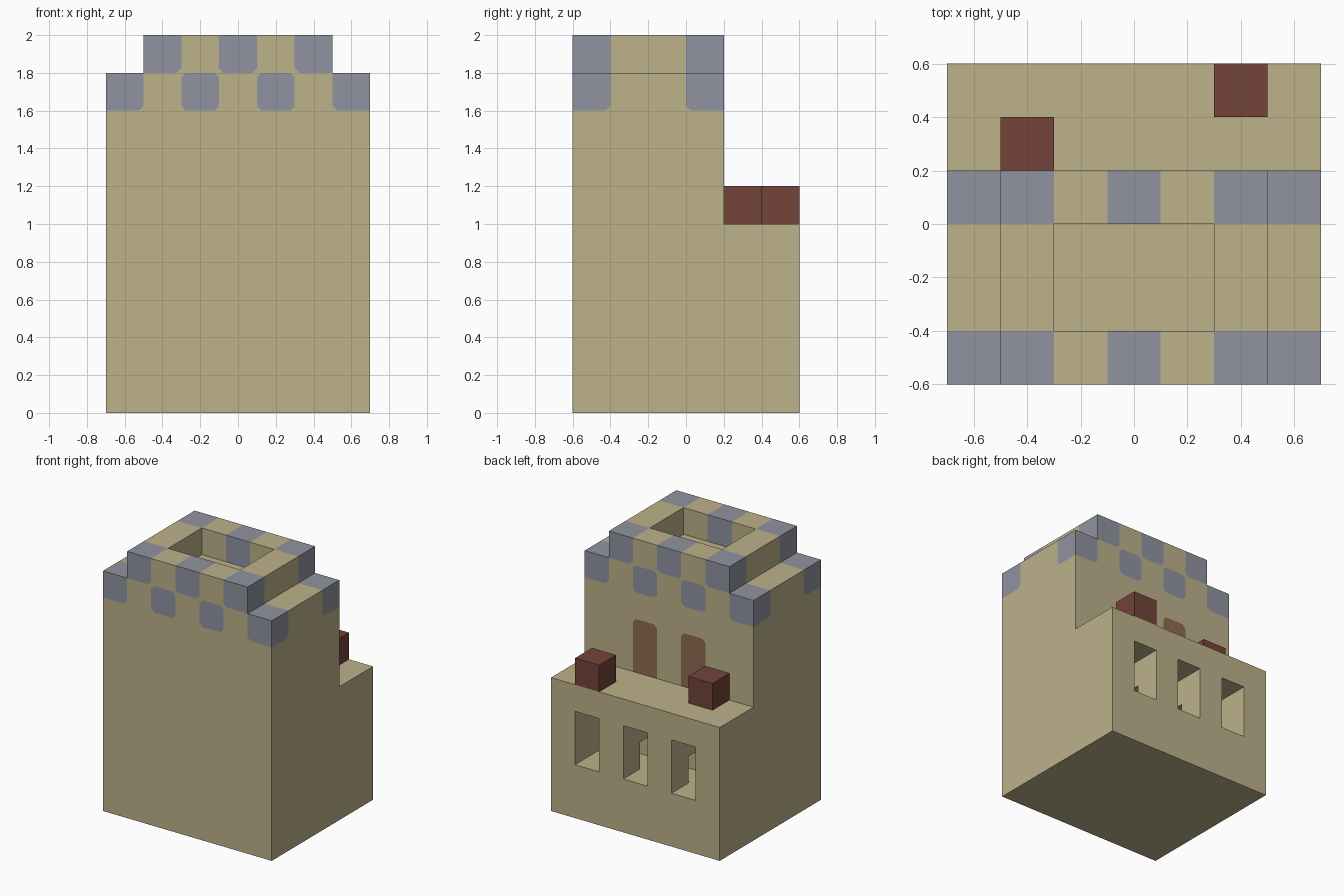
import bpy
import bmesh
from itertools import product
from mathutils import Vector

CELL = 0.2
ORIGIN = Vector((-0.7, -0.6, 0.0))

cube = bpy.data.objects.get("Cube")
if cube:
    bpy.data.objects.remove(cube, do_unlink=True)


def srgb(r, g, b):
    """Convert 0-255 display values to linear."""
    def lin(c):
        c /= 255
        return c / 12.92 if c <= 0.04045 else ((c + 0.055) / 1.055) ** 2.4
    return (lin(r), lin(g), lin(b), 1.0)


def make_material(name, color):
    mat = bpy.data.materials.new(name)
    mat.use_nodes = True
    mat.diffuse_color = color
    bsdf = next(n for n in mat.node_tree.nodes if n.type == 'BSDF_PRINCIPLED')
    bsdf.inputs["Base Color"].default_value = color
    return mat


sandstone = make_material("sandstone", srgb(189, 178, 139))
grey_stone = make_material("blue_grey_stone", srgb(144, 148, 160))
door_wood = make_material("door_brown", srgb(143, 107, 80))
crate_red = make_material("dark_red", srgb(115, 68, 58))


def block(x, y, z):
    """All grid cells in the given half-open ranges."""
    return set(product(range(*x), range(*y), range(*z)))


def cell_object(name, cells, materials, paint=lambda cell: 0, rounding=0.0):
    """Skin a set of grid cells with outward faces, coloured by cell."""
    bm = bmesh.new()
    corners = {}

    def corner(p):
        if p not in corners:
            corners[p] = bm.verts.new(ORIGIN + Vector(p) * CELL)
        return corners[p]

    for cell in sorted(cells):
        for axis, side in product(range(3), (0, 1)):
            neighbour = list(cell)
            neighbour[axis] += 1 if side else -1
            if tuple(neighbour) in cells:
                continue
            ring = []
            for du, dv in ((0, 0), (1, 0), (1, 1), (0, 1)):
                p = list(cell)
                p[axis] += side
                p[(axis + 1) % 3] += du
                p[(axis + 2) % 3] += dv
                ring.append(corner(tuple(p)))
            face = bm.faces.new(ring if side else ring[::-1])
            face.material_index = paint(cell)
    bm.normal_update()
    if rounding:
        trim_patch_corners(bm, rounding)
    mesh = bpy.data.meshes.new(name)
    bm.to_mesh(mesh)
    bm.free()
    for mat in materials:
        mesh.materials.append(mat)
    obj = bpy.data.objects.new(name, mesh)
    bpy.context.collection.objects.link(obj)
    return obj


def trim_patch_corners(bm, size):
    """Clip the corners of painted patches where the wall is flat."""
    picked = []
    for v in bm.verts:
        faces = list(v.link_faces)
        if len(faces) != 4 or any(f.normal.dot(faces[0].normal) < 0.99 for f in faces):
            continue
        painted = [f for f in faces if f.material_index]
        diagonal = len(painted) == 2 and not set(painted[0].edges) & set(painted[1].edges)
        if len(painted) == 1 or diagonal:
            picked.append(v)
    bmesh.ops.bevel(bm, geom=picked, offset=size, offset_type='OFFSET',
                    segments=1, profile=0.5, affect='VERTICES', material=0)
    for f in bm.faces:
        if f.calc_area() < CELL * CELL / 4:
            f.material_index = 0


# Main masses
terrace = block((0, 7), (4, 6), (0, 5))
tower = block((0, 7), (0, 4), (0, 9))
parapet = block((1, 6), (0, 4), (9, 10)) - block((2, 5), (1, 3), (9, 10))

# Window niches in the back wall, joined by a low passage
niches = set()
for column in (1, 3, 5):
    niches |= block((column, column + 1), (4, 6), (2, 4))
passage = block((1, 6), (4, 5), (2, 3))


# Checkered battlements on the front and back walls, and two doors
def house_paint(cell):
    i, j, k = cell
    if k >= 8 and j in (0, 3) and (i + k) % 2 == 0:
        return 1
    if j == 3 and i in (2, 4) and k in (5, 6):
        return 2
    return 0


cell_object("house_body", (terrace | tower | parapet) - niches - passage,
            [sandstone, grey_stone, door_wood], house_paint, rounding=0.025)

# Crates on the terrace
cell_object("left_crate", {(5, 5, 5)}, [crate_red])
cell_object("right_crate", {(1, 4, 5)}, [crate_red])
